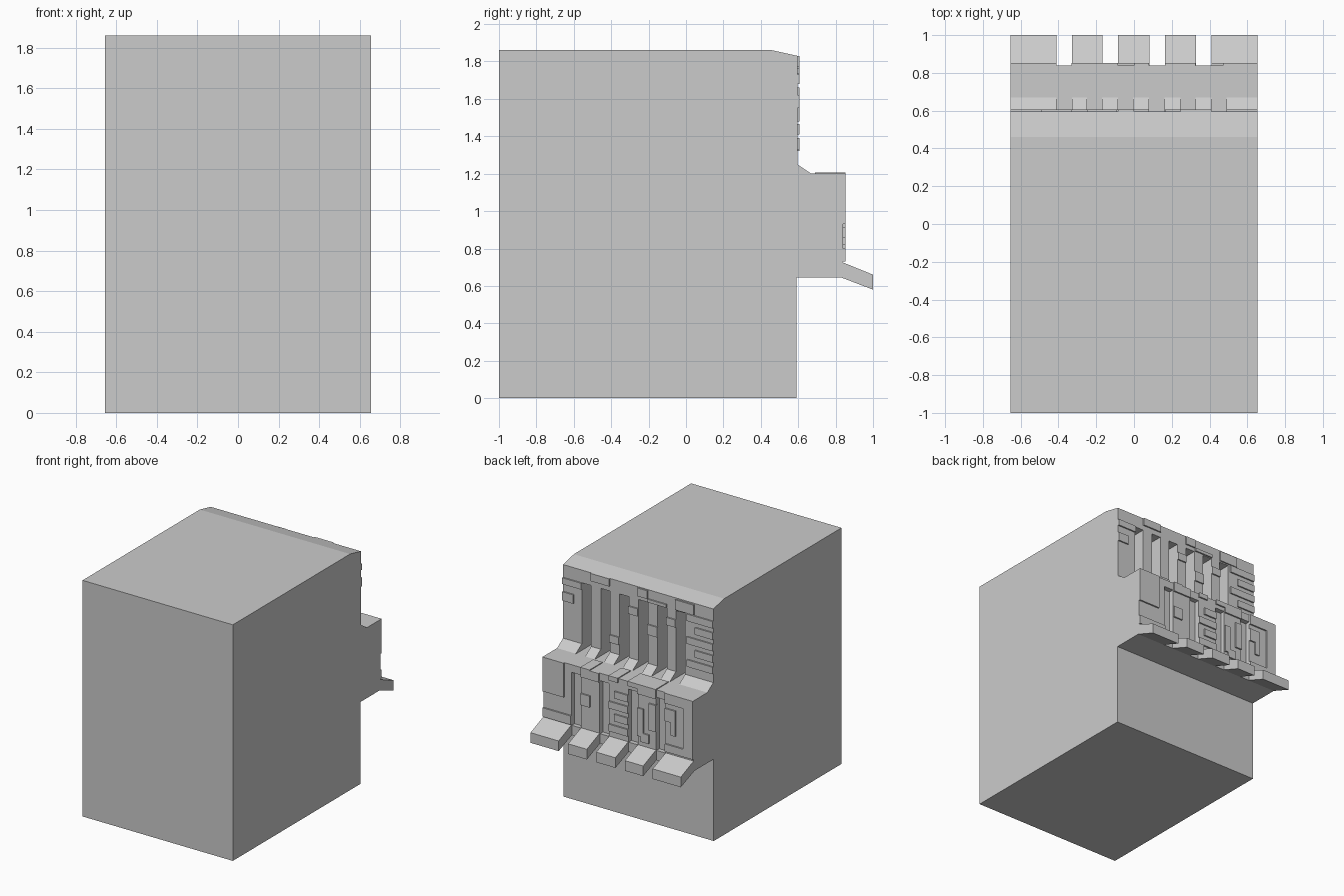
import bpy, bmesh

if "Cube" in bpy.data.objects:
    bpy.data.objects.remove(bpy.data.objects["Cube"])

HALF = 0.655


def finish(bm, name):
    bmesh.ops.recalc_face_normals(bm, faces=bm.faces)
    me = bpy.data.meshes.new(name)
    bm.to_mesh(me)
    bm.free()
    ob = bpy.data.objects.new(name, me)
    bpy.context.collection.objects.link(ob)
    return ob


def extrude_profile(name, pts, x0, x1):
    bm = bmesh.new()
    face = bm.faces.new([bm.verts.new((x0, y, z)) for y, z in pts])
    out = bmesh.ops.extrude_face_region(bm, geom=[face])
    verts = [v for v in out["geom"] if isinstance(v, bmesh.types.BMVert)]
    bmesh.ops.translate(bm, verts=verts, vec=(x1 - x0, 0, 0))
    return finish(bm, name)


def boxes(name, specs):
    """One object made of boxes given as (x0, x1, y0, y1, z0, z1)."""
    bm = bmesh.new()
    for x0, x1, y0, y1, z0, z1 in specs:
        vs = bmesh.ops.create_cube(bm, size=1)["verts"]
        for v in vs:
            v.co = ((x0 + x1) / 2 + v.co.x * (x1 - x0),
                    (y0 + y1) / 2 + v.co.y * (y1 - y0),
                    (z0 + z1) / 2 + v.co.z * (z1 - z0))
    return finish(bm, name)


def cut(target, name, specs):
    cutter = boxes(name, specs)
    mod = target.modifiers.new(name, 'BOOLEAN')
    mod.operation = 'DIFFERENCE'
    mod.solver = 'EXACT'
    mod.object = cutter
    bpy.context.view_layer.objects.active = target
    bpy.ops.object.modifier_apply(modifier=name)
    bpy.data.objects.remove(cutter)


# Main block with chamfered top edge, ledge and drooping lip at the back
body = extrude_profile("wall_block", [
    (-1, 0), (0.59, 0), (0.59, 0.645), (0.83, 0.645), (1.0, 0.58),
    (1.0, 0.66), (0.84, 0.725), (0.84, 1.2), (0.67, 1.2), (0.595, 1.25),
    (0.595, 1.83), (0.46, 1.86), (-1, 1.86)], -HALF, HALF)

# Six tall openings in the upper wall
upper = [-0.41, -0.25, -0.085, 0.08, 0.245, 0.41]
cut(body, "upper_slots", [(x, x + 0.081, 0.46, 0.672, 1.198, 1.73) for x in upper])

# Four gaps between the lip teeth, continuing as shallow grooves above
lower = [-0.41, -0.168, 0.081, 0.327]
cut(body, "tooth_gaps", [(x, x + 0.083, 0.835, 1.1, 0.5, 0.76) for x in lower])
cut(body, "lower_grooves", [(x, x + 0.083, 0.80, 0.9, 0.72, 1.14) for x in lower])

# Thin bricks on the upper wall: (x0, x1, z0, z1)
upper_bricks = [
    (0.245, 0.41, 1.77, 1.83), (-0.085, 0.0, 1.76, 1.825), (-0.49, -0.33, 1.74, 1.82),
    (0.49, HALF, 1.68, 1.73), (0.56, HALF, 1.55, 1.62),
    (-0.25, -0.09, 1.735, 1.76), (0.0, 0.08, 1.60, 1.66), (0.165, 0.245, 1.33, 1.39),
    (-0.17, -0.085, 1.48, 1.56), (-0.33, -0.25, 1.60, 1.66)]
upper_bricks += [(-HALF, -0.43 - 0.07 * (i % 2), 1.32 + 0.09 * i, 1.375 + 0.09 * i)
                 for i in range(5)]
boxes("upper_bricks", [(a, b, 0.58, 0.606, c, d) for a, b, c, d in upper_bricks])

# Thin bricks on the lower wall
lower_bricks = [
    (0.47, HALF, 0.93, 1.2), (0.41, HALF, 0.73, 0.80),
    (0.245, 0.325, 0.91, 1.0), (0.165, 0.325, 1.13, 1.2),
    (-0.33, -0.17, 1.13, 1.2), (-0.33, -0.27, 0.87, 1.08),
    (-0.22, -0.17, 0.80, 1.02), (-0.27, -0.20, 0.76, 0.83),
    (-0.50, -0.41, 0.98, 1.08), (-0.50, -0.46, 0.88, 0.98),
    (-HALF, -0.41, 1.12, 1.2), (-HALF, -0.41, 0.74, 0.80),
    (-HALF, -0.57, 0.80, 1.12)]
lower_bricks += [(-0.085, 0.08 - 0.05 * (i % 2), 0.77 + 0.09 * i, 0.825 + 0.09 * i)
                 for i in range(4)]
boxes("lower_bricks", [(a, b, 0.82, 0.852, c, d) for a, b, c, d in lower_bricks])

# Coping slabs on top of the ledge
boxes("ledge_slabs", [(a, b, 0.69, 0.852, 1.17, 1.207)
                      for a, b in [(-0.33, -0.085), (0.0, 0.08), (0.245, 0.325)]])
